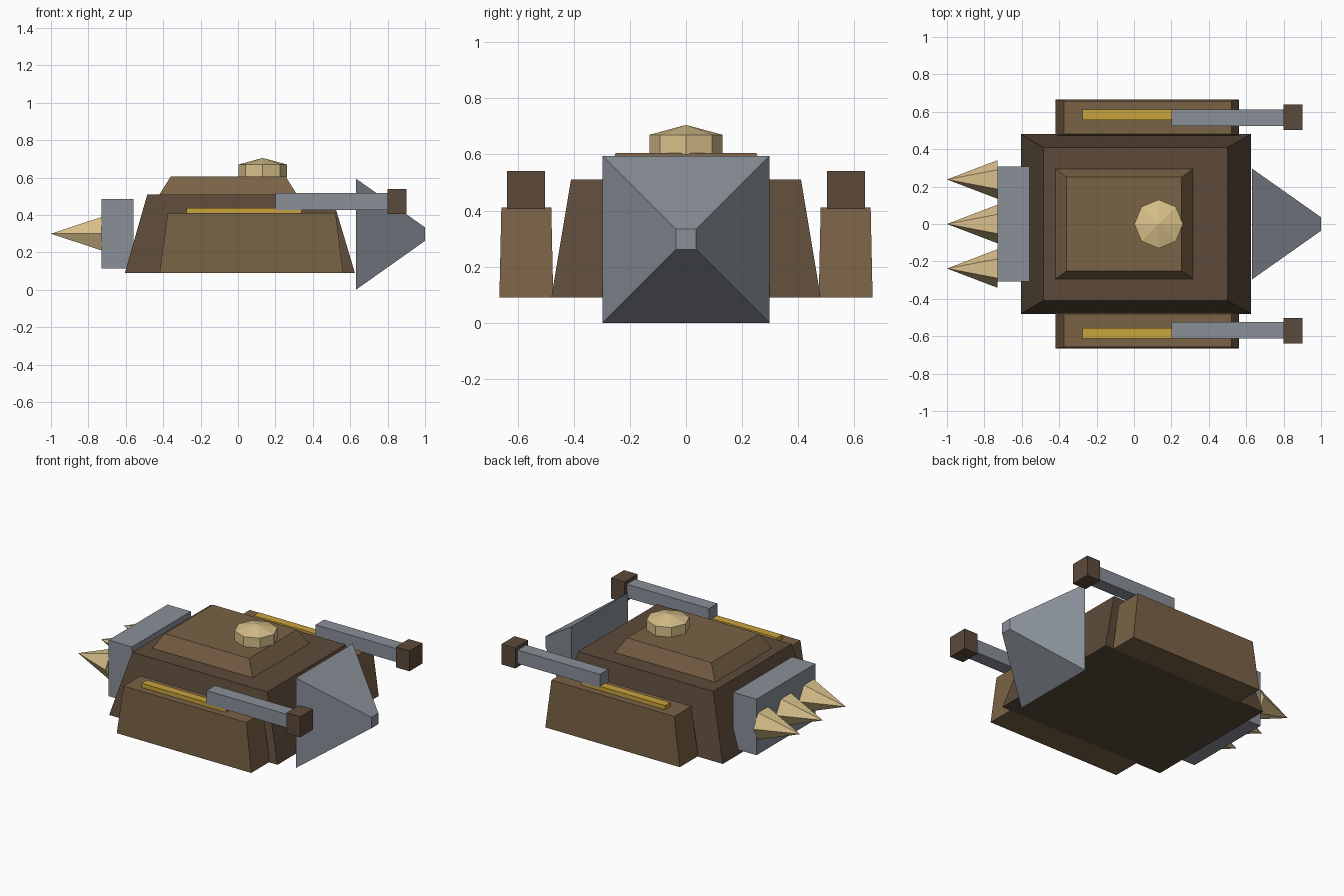
import bpy
import bmesh
from math import pi
from mathutils import Matrix, Vector

cube = bpy.data.objects.get("Cube")
if cube:
    bpy.data.objects.remove(cube, do_unlink=True)


def material(name, hex_code):
    rgb = [int(hex_code[i:i + 2], 16) / 255 for i in (0, 2, 4)]
    colour = [c / 12.92 if c <= 0.04045 else ((c + 0.055) / 1.055) ** 2.4 for c in rgb] + [1]
    mat = bpy.data.materials.new(name)
    mat.use_nodes = True
    mat.diffuse_color = colour
    mat.node_tree.nodes["Principled BSDF"].inputs["Base Color"].default_value = colour
    return mat


DARK = material("dark brown", "5C4A3A")
BROWN = material("brown", "7A6246")
STEEL = material("steel grey", "8A9099")
GOLD = material("gold", "C8A23C")
BONE = material("pale sand", "D8C08A")


def finish(name, bm, mat):
    bmesh.ops.recalc_face_normals(bm, faces=bm.faces)
    mesh = bpy.data.meshes.new(name)
    bm.to_mesh(mesh)
    bm.free()
    mesh.materials.append(mat)
    obj = bpy.data.objects.new(name, mesh)
    bpy.context.collection.objects.link(obj)
    return obj


def loft(name, mat, first, second):
    """Solid between two rectangles, each given by two opposite corners."""
    bm = bmesh.new()
    rings = []
    for a, b in (first, second):
        a, b = Vector(a), Vector(b)
        if a.z == b.z:
            ring = [(a.x, a.y, a.z), (b.x, a.y, a.z), (b.x, b.y, a.z), (a.x, b.y, a.z)]
        else:
            ring = [(a.x, a.y, a.z), (a.x, b.y, a.z), (a.x, b.y, b.z), (a.x, a.y, b.z)]
        rings.append([bm.verts.new(p) for p in ring])
    low, high = rings
    bm.faces.new(low)
    bm.faces.new(high)
    for i in range(4):
        j = (i + 1) % 4
        bm.faces.new((low[i], low[j], high[j], high[i]))
    return finish(name, bm, mat)


def box(name, mat, x, y, z):
    return loft(name, mat, ((x[0], y[0], z[0]), (x[1], y[1], z[0])),
                ((x[0], y[0], z[1]), (x[1], y[1], z[1])))


def cone(name, mat, sides, r1, r2, depth, matrix):
    bm = bmesh.new()
    bmesh.ops.create_cone(bm, cap_ends=True, segments=sides, radius1=r1,
                          radius2=r2, depth=depth, matrix=matrix)
    bmesh.ops.remove_doubles(bm, verts=bm.verts, dist=0.0001)
    return finish(name, bm, mat)


def mirror_y(obj):
    mod = obj.modifiers.new("Mirror", "MIRROR")
    mod.use_axis = (False, True, False)


# Sloped hull and raised deck
loft("hull", DARK, ((-0.605, -0.48, 0.09), (0.625, 0.48, 0.09)),
     ((-0.485, -0.41, 0.51), (0.5, 0.41, 0.51)))
loft("deck", BROWN, ((-0.42, -0.295, 0.51), (0.315, 0.295, 0.51)),
     ((-0.36, -0.25, 0.605), (0.255, 0.25, 0.605)))

# Hatch: eight-sided drum with a low pointed lid
cone("hatch_drum", BONE, 8, 0.13, 0.13, 0.07, Matrix.Translation((0.132, 0, 0.635)))
cone("hatch_lid", BONE, 8, 0.13, 0, 0.035, Matrix.Translation((0.132, 0, 0.6875)))

# Wedge ram with a small blunt tip
loft("ram", STEEL, ((0.63, -0.297, 0), (0.63, 0.297, 0.595)),
     ((1, -0.036, 0.262), (1, 0.036, 0.334)))

# Side pods with gold rails and guns, mirrored across the hull
mirror_y(loft("side_pod", BROWN, ((-0.42, 0.473, 0.09), (0.562, 0.665, 0.09)),
              ((-0.375, 0.48, 0.41), (0.522, 0.658, 0.41))))
mirror_y(box("gold_rail", GOLD, (-0.275, 0.34), (0.557, 0.612), (0.405, 0.438)))
mirror_y(box("gun_barrel", STEEL, (0.2, 0.8), (0.525, 0.613), (0.428, 0.517)))
mirror_y(box("gun_muzzle", DARK, (0.8, 0.9), (0.503, 0.638), (0.405, 0.54)))

# Spiked block at the other end
box("spike_block", STEEL, (-0.73, -0.56), (-0.307, 0.307), (0.115, 0.485))
for i in (-1, 0, 1):
    turn = Matrix.Rotation(-pi / 2, 4, "Y")
    cone(f"spike_{i + 2}", BONE, 6, 0.103, 0, 0.27,
         Matrix.Translation((-0.865, i * 0.238, 0.3)) @ turn)
